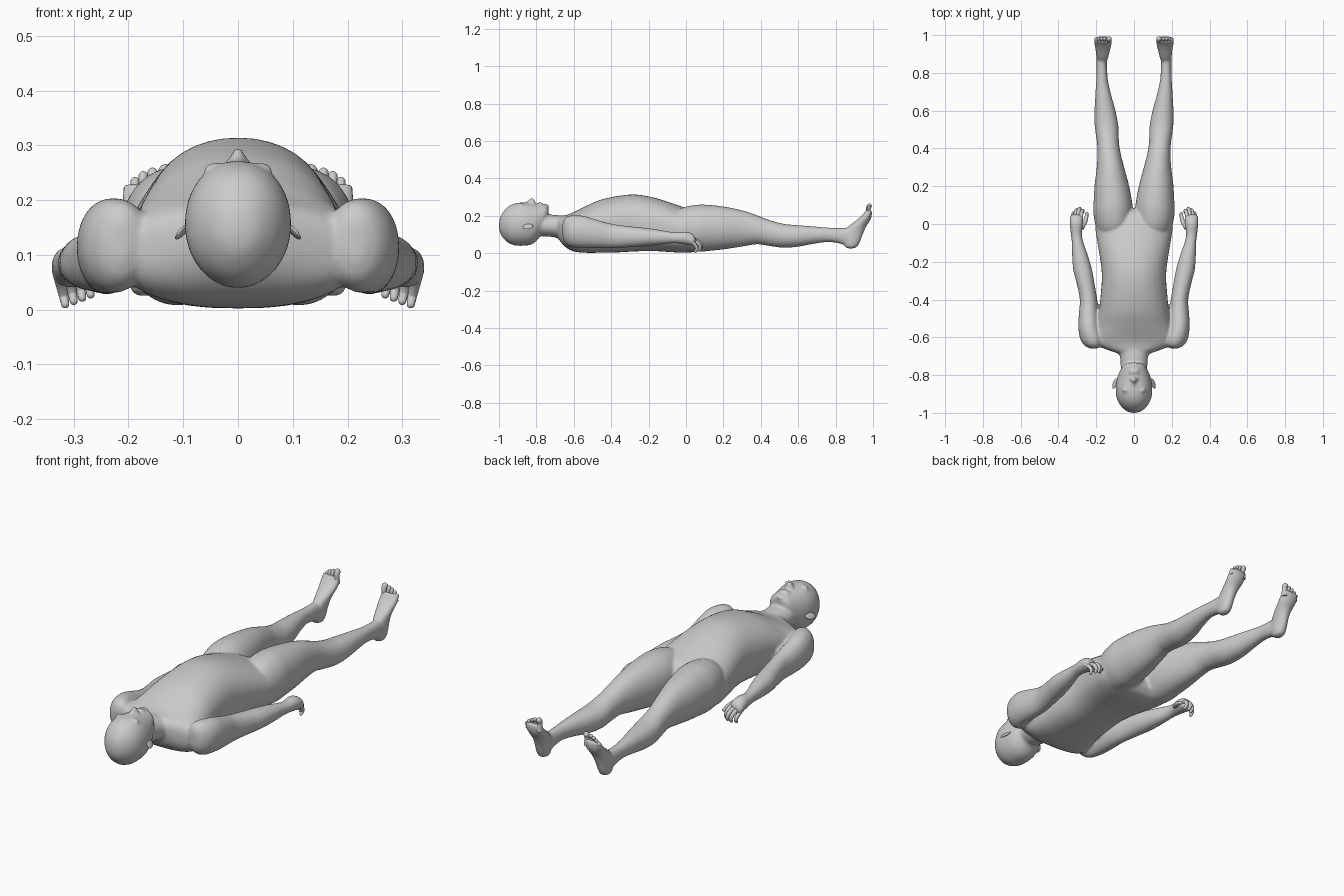
import bpy, bmesh, math
from mathutils import Vector, Matrix

cube = bpy.data.objects.get("Cube")
if cube:
    bpy.data.objects.remove(cube, do_unlink=True)

skin = bpy.data.materials.new("grey skin")
skin.use_nodes = True
grey = (0.6, 0.6, 0.6, 1)
skin.diffuse_color = grey
skin.node_tree.nodes["Principled BSDF"].inputs["Base Color"].default_value = grey

CM = 0.01     # profile tables are in hundredths of a unit
SIDES = 40
STEPS = 6


def spline(a, b, c, d, t):
    """Catmull-Rom value between b and c."""
    return b + 0.5 * t * (c - a + t * (2*a - 5*b + 4*c - d + t * (3 * (b - c) + d - a)))


def smooth_rows(rows):
    """Resample a table of sections into a smooth sequence."""
    out = []
    last = len(rows) - 1
    for i in range(last):
        four = [rows[max(0, min(last, i + k))] for k in (-1, 0, 1, 2)]
        for s in range(STEPS):
            out.append([spline(*column, s / STEPS) for column in zip(*four)])
    return out + [list(rows[-1])]


def power(v, exponent):
    return math.copysign(abs(v) ** (2 / exponent), v)


def loft(bm, rows, upright=False, side=1, under=2):
    """Skin sections (position, x min, x max, low, high) along y, or along z if upright."""
    rings = []
    for pos, x0, x1, low, high in smooth_rows(rows):
        ring = []
        for k in range(SIDES):
            a = math.tau * k / SIDES
            e = under if math.sin(a) < 0 else 2.1
            x = (x0 + x1) / 2 + (x1 - x0) / 2 * power(math.cos(a), e)
            h = (low + high) / 2 + (high - low) / 2 * power(math.sin(a), e)
            point = (x, h, pos) if upright else (x, pos, h)
            ring.append(bm.verts.new((side * point[0] * CM, point[1] * CM, point[2] * CM)))
        rings.append(ring)
    faces = [bm.faces.new(rings[0]), bm.faces.new(rings[-1])]
    for a, b in zip(rings, rings[1:]):
        for k in range(SIDES):
            n = (k + 1) % SIDES
            faces.append(bm.faces.new((a[k], a[n], b[n], b[k])))
    bmesh.ops.recalc_face_normals(bm, faces=faces)


def ball(bm, centre, radii, tilt=0.0):
    """Ellipsoid, tilted about x."""
    matrix = (Matrix.Translation(Vector(centre) * CM) @ Matrix.Rotation(tilt, 4, 'X')
              @ Matrix.Diagonal((*(Vector(radii) * CM), 1)))
    bmesh.ops.create_uvsphere(bm, u_segments=20, v_segments=12, radius=1, matrix=matrix)


def finish(bm, name):
    mesh = bpy.data.meshes.new(name)
    bm.to_mesh(mesh)
    bm.free()
    mesh.materials.append(skin)
    mesh.polygons.foreach_set("use_smooth", [True] * len(mesh.polygons))
    obj = bpy.data.objects.new(name, mesh)
    bpy.context.collection.objects.link(obj)
    return obj


def digit(name, path, radii, side):
    """Finger or toe: a tapered, bent tube with round ends."""
    curve = bpy.data.curves.new(name, 'CURVE')
    curve.dimensions = '3D'
    curve.bevel_depth = CM
    curve.bevel_resolution = 3
    curve.use_fill_caps = True
    points = smooth_rows([(*p, r) for p, r in zip(path, radii)])
    x, y, z, r = points[-1]
    dx, dy, dz = (b - a for a, b in zip(points[-2][:3], points[-1][:3]))
    size = math.sqrt(dx * dx + dy * dy + dz * dz)
    # rounded tip
    for t in (0.35, 0.7, 0.9, 0.99):
        k = r * t / size
        points.append([x + dx * k, y + dy * k, z + dz * k, r * math.sqrt(1 - t * t)])
    line = curve.splines.new('POLY')
    line.points.add(len(points) - 1)
    for target, (x, y, z, r) in zip(line.points, points):
        target.co = (side * x * CM, y * CM, z * CM, 1)
        target.radius = r
    line.use_smooth = True
    curve.materials.append(skin)
    bpy.context.collection.objects.link(bpy.data.objects.new(name, curve))


body = bmesh.new()

# Torso: position, half width, back, belly
torso = [(-69, 7, 10, 19), (-67, 13, 6, 20), (-64, 20, 3, 20.5), (-60, 22, 1, 22),
         (-54, 20, 0.3, 25), (-46, 18.5, 0.3, 28.5), (-36, 17.5, 0.5, 30.7), (-27, 17, 1, 31.4),
         (-18, 18, 1.2, 30), (-9, 19.5, 0.7, 27.3), (-1, 20.5, 0.3, 24.5), (5, 19.5, 1, 22), (8, 17, 4, 18)]
loft(body, [(y, -w, w, low, high) for y, w, low, high in torso], under=2.8)

# Neck and head
neck = [(-84, 6, 10, 22), (-76, 7, 9, 21), (-70, 7.5, 8.5, 20.5), (-65, 10, 6, 20), (-60, 11, 4, 20)]
loft(body, [(y, -w, w, low, high) for y, w, low, high in neck])
head = [(-100, 1, 13.5, 16), (-99, 4, 10, 20), (-96, 7.2, 6.3, 24.2), (-92, 9.2, 4.3, 26.5), (-87, 9.7, 4, 27.2),
        (-82, 9, 5, 26.6), (-78, 7.6, 9, 26.2), (-75, 5.8, 15, 26), (-73.5, 3.5, 19, 24.5)]
loft(body, [(y, -w, w, low, high) for y, w, low, high in head])

# Face: nose, lips, chin, brows and eyelids
ball(body, (0, -82.5, 27), (1.5, 2, 2.6))
ball(body, (0, -84.5, 26.6), (1, 3.2, 1.3), 0.25)
for y in (-77.6, -78.9):
    ball(body, (0, y, 26.2), (2.7, 0.7, 1.1))
ball(body, (0, -75, 24.8), (2.8, 1.8, 1.6))
for side in (1, -1):
    ball(body, (side * 3.5, -88, 25.8), (3, 1.2, 1.1))
    ball(body, (side * 3.4, -86, 25.3), (1.7, 1, 1))
    ball(body, (side * 1.4, -82, 26.5), (1, 1.1, 1.2))

arm = [(-66, 20, 23, 9, 16), (-64.5, 17, 26, 5.5, 19), (-61, 16, 28.4, 3.3, 20.3), (-55, 18, 29.4, 3, 20),
       (-48, 18.8, 29.2, 2.8, 18), (-40, 19.5, 28.7, 2.8, 15.8), (-31, 21, 30.5, 3.2, 14.5), (-24, 22.3, 32.2, 3.6, 13.8),
       (-16, 24.6, 32.8, 4.3, 12.8), (-9, 27, 33, 5.2, 11.6), (-5, 27.5, 33.5, 5.3, 11.2),
       (0, 27, 34, 4.6, 11.6), (3.5, 27, 34, 4, 10.3), (5, 28, 33.3, 4.5, 8.5)]
leg = [(-8, 4, 17, 7, 20), (-2, 1.5, 20, 2, 24.3), (6, 0.6, 21.5, 0.8, 25.9), (13, 1.2, 21.3, 1.3, 25.8),
       (21, 2.8, 20.8, 2.2, 24.8), (30, 5.2, 19.7, 3.6, 23), (38, 7.2, 19.3, 4.8, 20.3), (44, 8, 19.7, 4, 18),
       (52, 8.3, 20.8, 3, 15.8), (60, 9.8, 20.9, 3.5, 15), (68, 12, 20.5, 5, 14.4), (76, 13.8, 20, 6, 13.7),
       (82, 14.2, 19.8, 5.2, 13.5), (87, 14.4, 19.8, 3.6, 13.5), (90, 15, 19.2, 4.5, 11)]
# Foot sections run from heel to ball: height, x range, y range
foot = [(2.6, 15.8, 18.6, 87, 89.5), (3.5, 14.8, 19.5, 85, 91.5), (6, 14.2, 20, 84, 93), (10, 13.8, 20, 84, 94.5),
        (14, 13, 20.2, 86.5, 96.2), (18, 11.9, 20.9, 91.5, 98.7), (21, 11.7, 21.2, 94.8, 99.4),
        (23, 12, 20.8, 96.2, 99.2)]
thumb = [(28, -2, 8), (25.6, 2, 6.6), (25, 5.5, 5.4)]

for side, label in ((1, "left"), (-1, "right")):
    loft(body, arm, side=side)
    loft(body, leg, side=side)
    loft(body, foot, upright=True, side=side)

    # Fingers, curling downward from the knuckles
    for i in range(4):
        x = 28.2 + 1.55 * i
        reach = (7.2, 8.2, 7.6, 5.8)[i]
        path = [(x, 2, 8 - 0.4 * i), (x - 0.4, reach - 1.5, 6.8 - 0.6 * i),
                (x - 1, reach, 4.4 - 0.6 * i), (x - 1.3, reach - 0.8, 2.8 - 0.6 * i)]
        digit(f"{label}_finger_{i + 1}", path, (1.1, 1, 0.9, 0.75), side)
    digit(f"{label}_thumb", thumb, (1.5, 1.15, 0.85), side)

    # Toes, pointing up from the ball of the foot
    for i in range(5):
        x = 13.2 + (0, 2.4, 4.1, 5.6, 6.9)[i]
        top = 25.2 - 0.25 * i * i * 0.8
        r = 1.4 if i == 0 else 1 - 0.05 * i
        digit(f"{label}_toe_{i + 1}", [(x, 97.6, 19.5), (x, 97.4, top - 1.5), (x, 98, top)], (r, r * 0.9, r), side)

    # Ear: a flattened shell with a raised rim
    ear = bmesh.new()
    ball(ear, (0, 0, 0), (0.5, 2.9, 1.7))
    bmesh.ops.create_circle(ear, segments=4, radius=0.001)
    bmesh.ops.delete(ear, geom=[v for v in ear.verts if not v.link_faces], context='VERTS')
    shell = finish(ear, f"{label}_ear")
    shell.location = (side * 0.101, -0.845, 0.143)
    shell.rotation_euler = (0.25, side * -0.65, side * 0.2)

# Blend all the body masses into one continuous skin
skin_body = finish(body, "body")
blend = skin_body.modifiers.new("blend", 'REMESH')
blend.mode = 'VOXEL'
blend.voxel_size = 0.0065
blend.use_smooth_shade = True
relax = skin_body.modifiers.new("relax", 'SMOOTH')
relax.factor = 0.5
relax.iterations = 7
